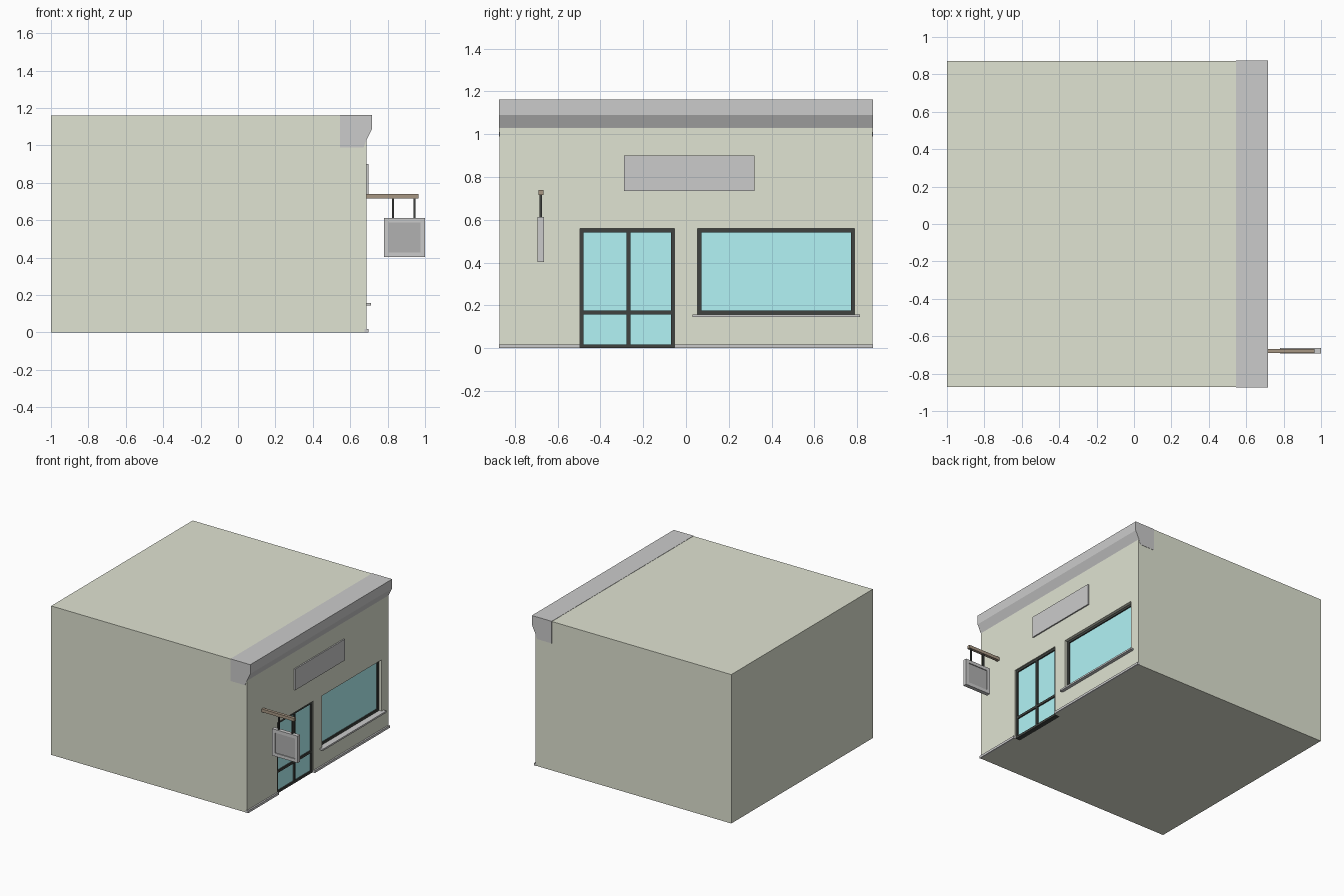
import bpy, bmesh

if "Cube" in bpy.data.objects:
    bpy.data.objects.remove(bpy.data.objects["Cube"])

WALL_X = 0.687
HALF_Y = 0.871


def material(name, r, g, b):
    m = bpy.data.materials.new(name)
    m.diffuse_color = (r, g, b, 1)
    m.use_nodes = True
    m.node_tree.nodes["Principled BSDF"].inputs["Base Color"].default_value = m.diffuse_color
    return m


olive = material("olive_plaster", 0.745, 0.77, 0.645)
black = material("black_frame", 0.05, 0.055, 0.05)
glass = material("teal_glass", 0.445, 0.9, 0.92)
dark = material("dark_grey", 0.44, 0.44, 0.44)
wood = material("brown_wood", 0.39, 0.31, 0.23)


def finish(name, bm, mat=None):
    bmesh.ops.recalc_face_normals(bm, faces=bm.faces)
    me = bpy.data.meshes.new(name)
    bm.to_mesh(me)
    bm.free()
    ob = bpy.data.objects.new(name, me)
    bpy.context.collection.objects.link(ob)
    if mat:
        me.materials.append(mat)
    return ob


def add_box(bm, x, y, z):
    vs = bmesh.ops.create_cube(bm, size=1)["verts"]
    for v in vs:
        v.co = [r[0] if c < 0 else r[1] for c, r in zip(v.co, (x, y, z))]


def boxes(name, parts, mat=None):
    bm = bmesh.new()
    for p in parts:
        add_box(bm, *p)
    return finish(name, bm, mat)


def frame_bars(x, y, z, w):
    """Four bars around a rectangle in the YZ plane."""
    return [(x, (y[0], y[0] + w), z), (x, (y[1] - w, y[1]), z),
            (x, (y[0] + w, y[1] - w), (z[0], z[0] + w)),
            (x, (y[0] + w, y[1] - w), (z[1] - w, z[1]))]


DOOR_Y, DOOR_Z = (-0.496, -0.053), (0.0, 0.558)
WIN_Y, WIN_Z = (0.054, 0.788), (0.157, 0.558)

# Building block with door and window recesses
body = boxes("building", [((-1, WALL_X), (-HALF_Y, HALF_Y), (0, 1.16))], olive)
cutter = boxes("opening_cutter", [
    ((WALL_X - 0.045, 0.8), DOOR_Y, (-0.1, DOOR_Z[1])),
    ((WALL_X - 0.045, 0.8), WIN_Y, WIN_Z)])
cutter.hide_render = True
cutter.hide_viewport = True
cut = body.modifiers.new("openings", "BOOLEAN")
cut.operation = "DIFFERENCE"
cut.solver = "EXACT"
cut.object = cutter

# Double door: frame, centre stile, lower rail, glass
door_x = (WALL_X - 0.045, WALL_X - 0.008)
boxes("door_frame", frame_bars(door_x, DOOR_Y, DOOR_Z, 0.018) + [
    (door_x, (-0.277, -0.260), (0.018, 0.540)),
    (door_x, (DOOR_Y[0] + 0.018, -0.277), (0.158, 0.176)),
    (door_x, (-0.260, DOOR_Y[1] - 0.018), (0.158, 0.176))], black)
boxes("door_glass", [((WALL_X - 0.045, WALL_X - 0.018),
                      (-0.485, -0.063), (0.01, 0.55))], glass)

# Shop window
boxes("window_frame", frame_bars((WALL_X - 0.045, WALL_X - 0.023), WIN_Y, WIN_Z, 0.018), black)
boxes("window_glass", [((WALL_X - 0.045, WALL_X - 0.032),
                        (0.062, 0.78), (0.165, 0.55))], glass)
boxes("window_sill", [((WALL_X - 0.02, 0.712), (0.03, 0.812), (0.145, 0.158))])

# Base strip on both sides of the door
boxes("base_strip", [((WALL_X - 0.01, 0.699), (-0.873, DOOR_Y[0]), (0, 0.018)),
                     ((WALL_X - 0.01, 0.699), (DOOR_Y[1], 0.873), (0, 0.018))])

# Blank wall sign
boxes("wall_sign", [((WALL_X - 0.01, 0.697), (-0.29, 0.32), (0.735, 0.90))])

# Cornice: profile swept along the facade
profile = [(0.546, 0.99), (0.672, 0.99), (0.688, 1.03), (0.717, 1.09),
           (0.717, 1.162), (0.546, 1.162)]
bm = bmesh.new()
face = bm.faces.new([bm.verts.new((x, -0.873, z)) for x, z in profile])
ext = bmesh.ops.extrude_face_region(bm, geom=[face], use_keep_orig=True)
for g in ext["geom"]:
    if isinstance(g, bmesh.types.BMVert):
        g.co.y = 0.873
finish("cornice", bm)

# Hanging sign: arm, two hangers, bordered board
boxes("sign_arm", [((WALL_X - 0.01, 0.965), (-0.690, -0.667), (0.716, 0.740))], wood)
boxes("sign_hangers", [((x - 0.005, x + 0.005), (-0.684, -0.673), (0.60, 0.72))
                       for x in (0.828, 0.943)], black)
sy = (-0.693, -0.663)
boxes("sign_border", [((0.78, 0.805), sy, (0.403, 0.612)), ((0.975, 1.0), sy, (0.403, 0.612)),
                      ((0.805, 0.975), sy, (0.403, 0.428)), ((0.805, 0.975), sy, (0.587, 0.612))])
boxes("sign_board", [((0.80, 0.98), (-0.686, -0.670), (0.42, 0.595))], dark)
